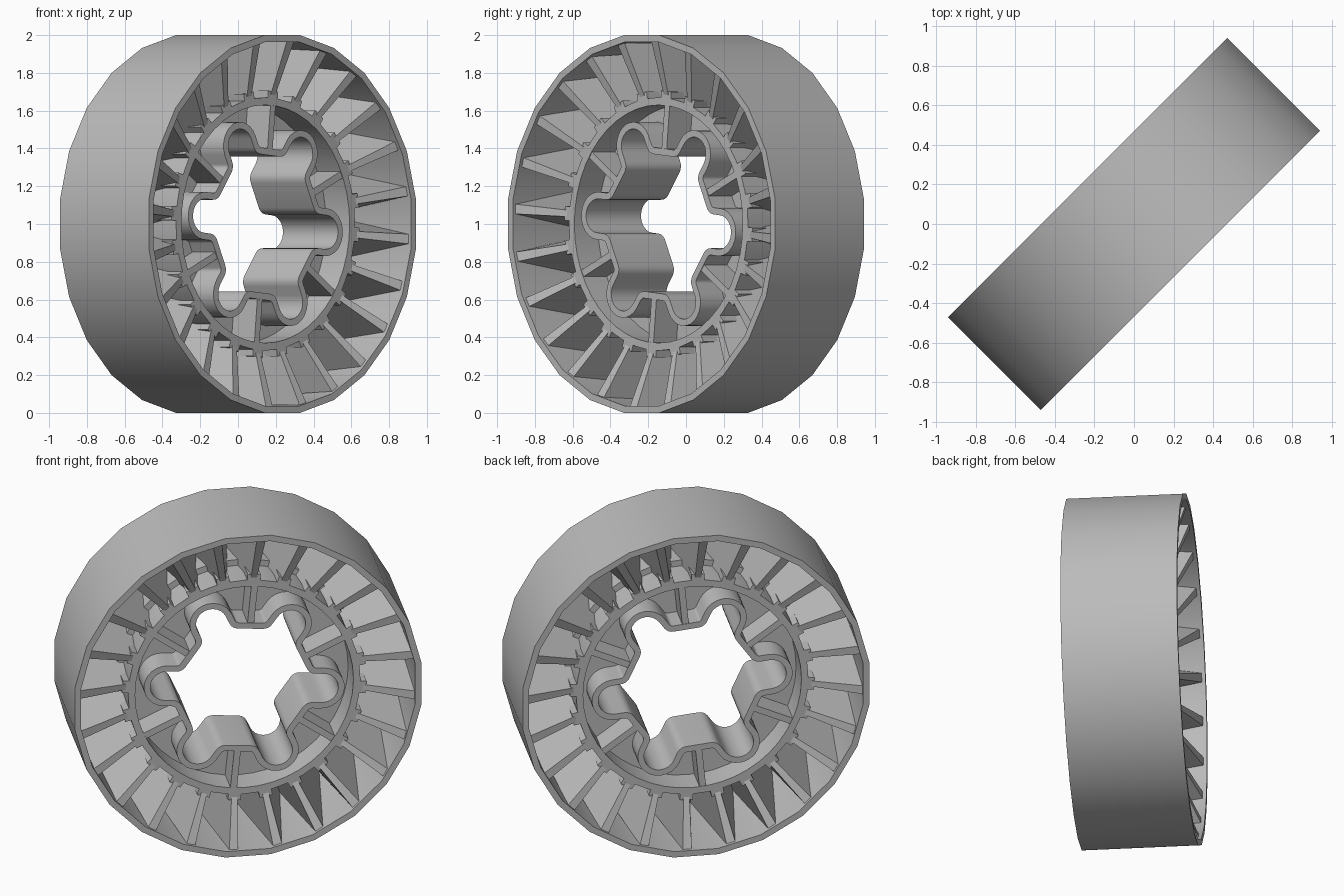
import bpy, bmesh
from math import sin, cos, pi, radians, sqrt
from mathutils import Matrix, Vector

cube = bpy.data.objects.get("Cube")
if cube:
    bpy.data.objects.remove(cube)

mat = bpy.data.materials.new("mid_grey")
mat.use_nodes = True
GREY = (0.5, 0.5, 0.5, 1)
mat.diffuse_color = GREY
mat.node_tree.nodes["Principled BSDF"].inputs["Base Color"].default_value = GREY

# Wheel frame: local x,y lie in the wheel disc, local z is the axle
s = 1 / sqrt(2)
FRAME = Matrix(((s, 0, s, 0), (s, 0, -s, 0), (0, 1, 0, 1), (0, 0, 0, 1)))

RIM_W, HUB_W = 0.3325, 0.206
PERIODS = 24
PITCH = 2 * pi / PERIODS
PHASE = radians(10.3)


def polar(r, a, w=0.0, shift=0.0):
    return Vector((r * cos(a) - shift * sin(a), r * sin(a) + shift * cos(a), w))


def loft(bm, loops, ring=False):
    """Skin a list of closed loops; ring joins last to first, otherwise cap."""
    rows = [[bm.verts.new(p) for p in loop] for loop in loops]
    n = len(rows[0])
    pairs = list(zip(rows, rows[1:])) + ([(rows[-1], rows[0])] if ring else [])
    for a, b in pairs:
        for i in range(n):
            j = (i + 1) % n
            bm.faces.new((a[i], a[j], b[j], b[i]))
    if not ring:
        bm.faces.new(rows[0][::-1])
        bm.faces.new(rows[-1])


def tube(bm, outer, inner, w):
    def lift(loop, h):
        return [Vector((p.x, p.y, h)) for p in loop]
    loft(bm, [lift(outer, w), lift(outer, -w), lift(inner, -w), lift(inner, w)], True)


def finish(name, bm, smooth=False):
    bmesh.ops.recalc_face_normals(bm, faces=bm.faces)
    bm.transform(FRAME)
    mesh = bpy.data.meshes.new(name)
    bm.to_mesh(mesh)
    bm.free()
    mesh.materials.append(mat)
    ob = bpy.data.objects.new(name, mesh)
    bpy.context.collection.objects.link(ob)
    if smooth:
        bpy.ops.object.select_all(action='DESELECT')
        ob.select_set(True)
        bpy.context.view_layer.objects.active = ob
        bpy.ops.object.shade_smooth_by_angle(angle=radians(32))
    return ob


def circle(r, n, offset=0.0):
    return [polar(r, offset + 2 * pi * i / n) for i in range(n)]


# Outer tread band
bm = bmesh.new()
tube(bm, circle(1 / cos(PITCH / 2), PERIODS, PITCH / 2),
     circle(0.972, PERIODS, PITCH / 2), RIM_W)
finish("tread_band", bm, True)

# Hub ring
bm = bmesh.new()
tube(bm, circle(0.67, 48), circle(0.63, 48), HUB_W)
finish("hub_ring", bm, True)


# Six-lobed bore outline made of arcs
def arc(cx, cy, r, start, end, steps):
    for i in range(steps + 1):
        a = radians(start + (end - start) * i / steps)
        yield Vector((cx + r * cos(a), cy + r * sin(a), 0))


LOBE_ANGLE = radians(54.5)
lobe = (list(arc(0.404, -0.15, 0.06, 150, 90, 4))
        + list(arc(0.455, 0, 0.09, -90, 90, 12))
        + list(arc(0.404, 0.15, 0.06, 270, 210, 4)))
bore = []
for k in range(6):
    turn = Matrix.Rotation(LOBE_ANGLE + k * pi / 3, 4, 'Z')
    bore += [turn @ p for p in lobe]


def offset(loop, d):
    out = []
    for i, p in enumerate(loop):
        t = (loop[(i + 1) % len(loop)] - loop[i - 1]).normalized()
        out.append(p + Vector((t.y, -t.x, 0)) * d)
    return out


bm = bmesh.new()
tube(bm, offset(bore, 0.036), bore, HUB_W)
finish("bore_wall", bm, True)

# Thin web closing the hub pockets at mid depth
bm = bmesh.new()
start = LOBE_ANGLE - pi / 6
tube(bm, circle(0.65, len(bore), start), offset(bore, 0.018), 0.03)
finish("hub_web", bm)


def radial_block(bm, r0, r1, a, width, w0, w1):
    h = width / 2
    loft(bm, [[polar(r, a, w, t) for w, t in
               ((w0, -h), (w0, h), (w1, h), (w1, -h))] for r in (r0, r1)])


# Ribs between the lobes
bm = bmesh.new()
for k in range(6):
    radial_block(bm, 0.385, 0.65, LOBE_ANGLE + pi / 6 + k * pi / 3,
                 0.038, -HUB_W + 0.004, HUB_W - 0.004)
finish("hub_ribs", bm)

# Spoke feet around the hub ring, staggered front and back
bm = bmesh.new()
for k in range(PERIODS):
    a = PHASE + k * PITCH
    radial_block(bm, 0.655, 0.705, a, 0.075, 0, HUB_W)
    radial_block(bm, 0.655, 0.705, a + PITCH / 2, 0.075, -HUB_W, 0)
finish("spoke_feet", bm)

# Zigzag spoke blades, leaning alternately and opening up towards the tread
bm = bmesh.new()
for k in range(2 * PERIODS):
    mid = PHASE + (k + 0.5) * PITCH / 2
    lean = -1 if k % 2 == 0 else 1
    loops = []
    for r, w, spread in ((0.66, HUB_W - 0.01, 0.92), (0.968, RIM_W - 0.02, 0.8)):
        da = lean * spread * PITCH / 4
        h = 0.013
        loops.append([polar(r, mid + da, w, -h), polar(r, mid + da, w, h),
                      polar(r, mid - da, -w, h), polar(r, mid - da, -w, -h)])
    loft(bm, loops)
finish("spoke_blades", bm)
